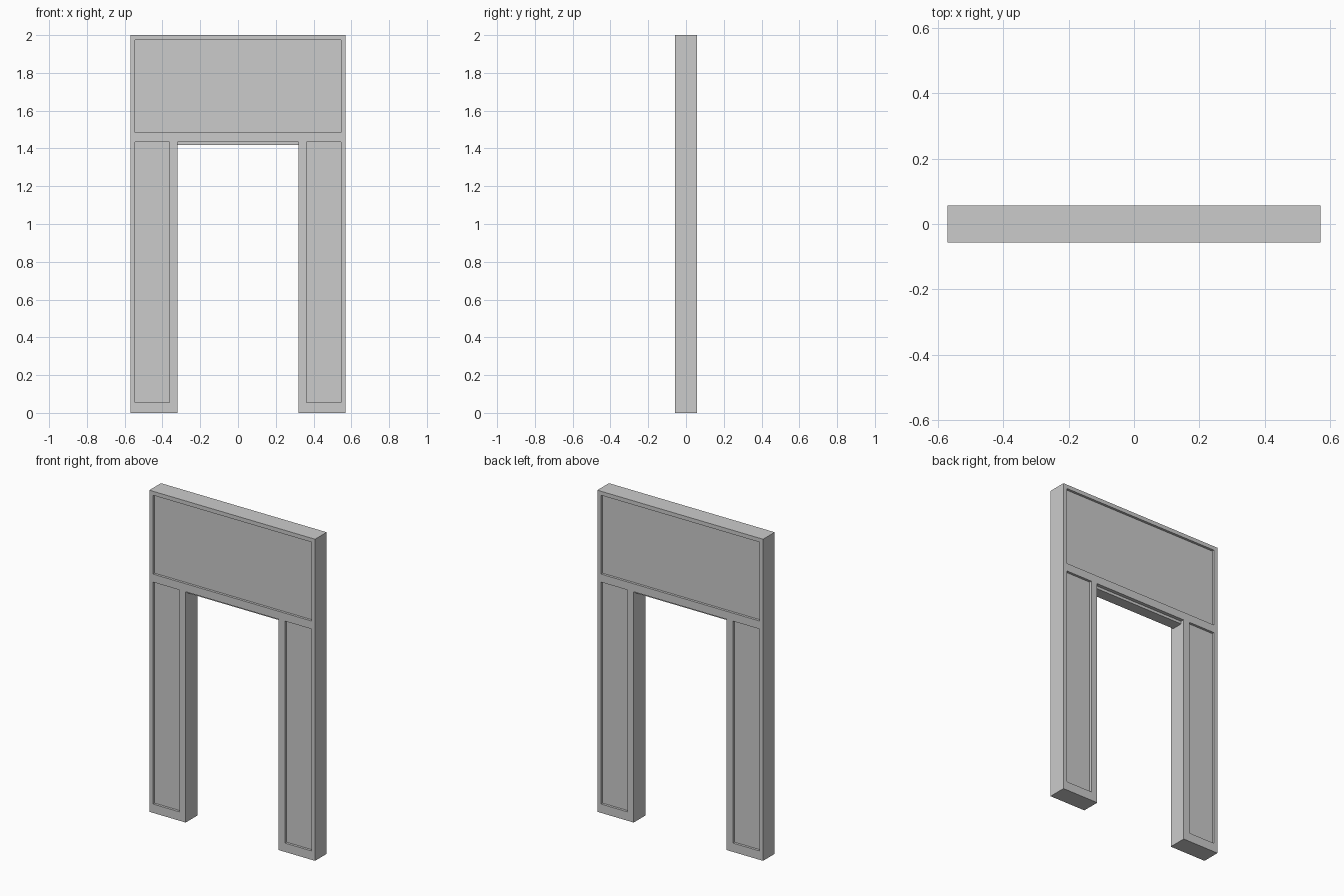
import bpy, bmesh

if "Cube" in bpy.data.objects:
    bpy.data.objects.remove(bpy.data.objects["Cube"])

W, H, D = 0.57, 2.0, 0.057      # half width, height, half depth
IN, TOP = 0.32, 1.435           # opening half width and height
RECESS = 0.015


def box(name, x0, x1, y0, y1, z0, z1):
    bm = bmesh.new()
    bmesh.ops.create_cube(bm, size=1)
    for v in bm.verts:
        v.co.x = x1 if v.co.x > 0 else x0
        v.co.y = y1 if v.co.y > 0 else y0
        v.co.z = z1 if v.co.z > 0 else z0
    mesh = bpy.data.meshes.new(name)
    bm.to_mesh(mesh)
    bm.free()
    ob = bpy.data.objects.new(name, mesh)
    bpy.context.collection.objects.link(ob)
    return ob


# Door surround: arch profile extruded through its depth
profile = [(-W, 0), (-IN, 0), (-IN, TOP), (IN, TOP), (IN, 0), (W, 0), (W, H), (-W, H)]
bm = bmesh.new()
face = bm.faces.new([bm.verts.new((x, -D, z)) for x, z in profile])
ext = bmesh.ops.extrude_face_region(bm, geom=[face])
bmesh.ops.translate(bm, vec=(0, 2 * D, 0),
                    verts=[g for g in ext["geom"] if isinstance(g, bmesh.types.BMVert)])
bmesh.ops.recalc_face_normals(bm, faces=bm.faces)
mesh = bpy.data.meshes.new("door_surround")
bm.to_mesh(mesh)
bm.free()
surround = bpy.data.objects.new("door_surround", mesh)
bpy.context.collection.objects.link(surround)

# Sunken panels on front and back: one header panel, two leg panels
panels = {"header": (-0.545, 0.545, 1.485, 1.975),
          "left": (-0.545, -0.363, 0.055, TOP),
          "right": (0.363, 0.545, 0.055, TOP)}
for name, (x0, x1, z0, z1) in panels.items():
    for side in (-1, 1):
        ys = sorted((side * (D - RECESS), side * (D + 0.05)))
        cutter = box(f"{name}_panel_cutter", x0, x1, *ys, z0, z1)
        cutter.hide_render = True
        cutter.hide_set(True)
        mod = surround.modifiers.new("panel", 'BOOLEAN')
        mod.operation = 'DIFFERENCE'
        mod.solver = 'EXACT'
        mod.object = cutter

# Stop strip under the header
box("header_stop", -IN, IN, -0.035, 0.035, 1.418, TOP)
